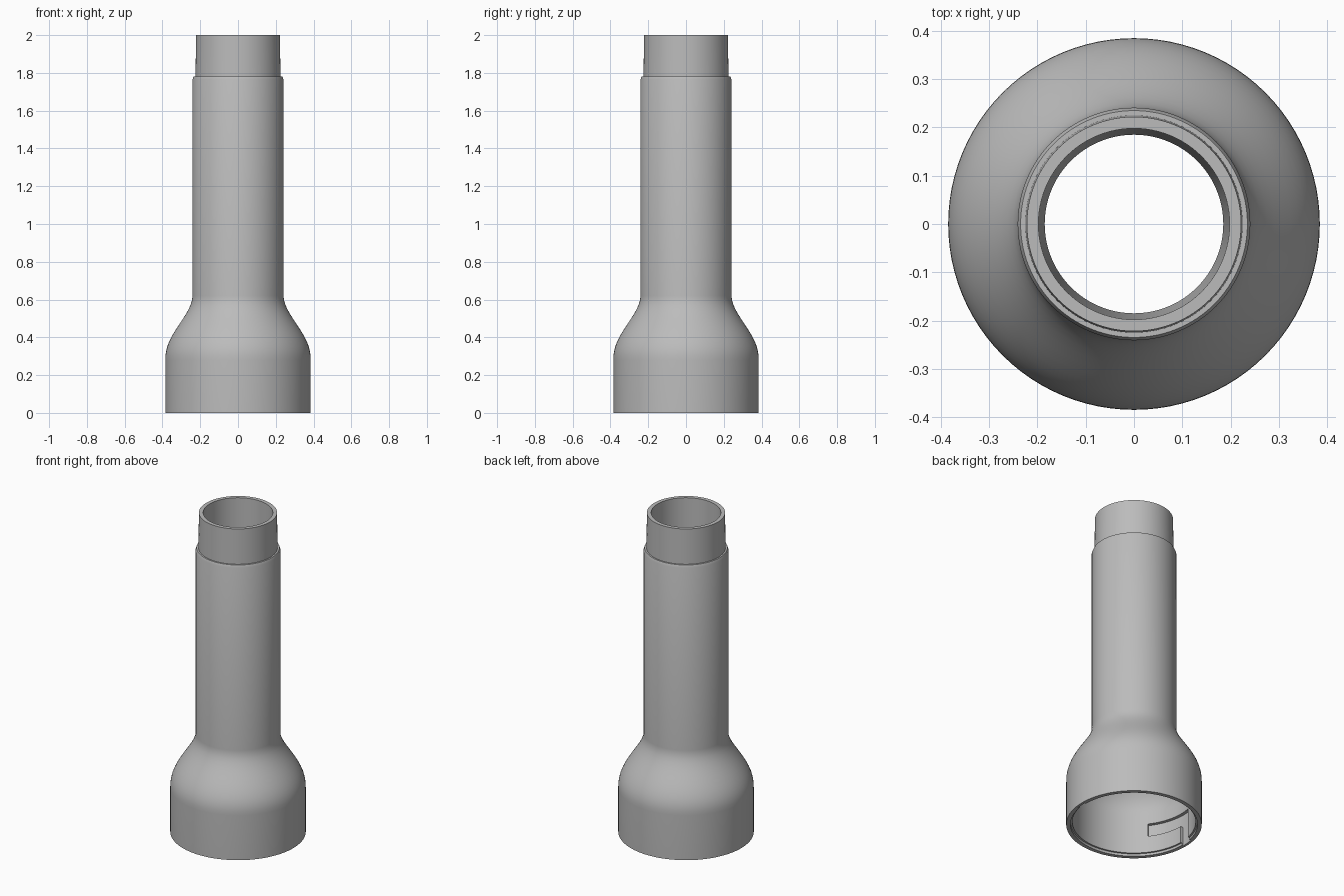
import bpy, bmesh, math

if "Cube" in bpy.data.objects:
    bpy.data.objects.remove(bpy.data.objects["Cube"], do_unlink=True)

SEGMENTS = 96


def make_object(name, bm):
    bmesh.ops.recalc_face_normals(bm, faces=bm.faces)
    mesh = bpy.data.meshes.new(name)
    bm.to_mesh(mesh)
    bm.free()
    obj = bpy.data.objects.new(name, mesh)
    bpy.context.collection.objects.link(obj)
    return obj


def lathe(name, profile):
    """Spin a closed radius/height profile about the z axis."""
    bm = bmesh.new()
    rings = []
    for i in range(SEGMENTS):
        a = math.tau * i / SEGMENTS
        rings.append([bm.verts.new((r * math.cos(a), r * math.sin(a), z)) for r, z in profile])
    n = len(profile)
    for i in range(SEGMENTS):
        a, b = rings[i], rings[(i + 1) % SEGMENTS]
        for j in range(n):
            k = (j + 1) % n
            bm.faces.new((a[j], b[j], b[k], a[k]))
    return make_object(name, bm)


def flare(r0, r1, z0, z1, steps=14):
    """S-shaped transition between two radii, a little fuller at the bottom."""
    points = []
    for i in range(steps + 1):
        t = i / steps
        s = t ** 1.15
        points.append((r0 + (r1 - r0) * s * s * (3 - 2 * s), z0 + (z1 - z0) * t))
    return points


def groove_cutter(name, turn):
    """L-shaped bayonet channel: an entry slot, then a sideways run at its top."""
    bm = bmesh.new()
    heights = [-0.05, 0.12, 0.2]
    inner, outer = 0.32, 0.37
    angles = [math.radians(-11 + 4 * i) + turn for i in range(13)]
    grid = [[bm.verts.new((inner * math.cos(a), inner * math.sin(a), z)) for z in heights]
            for a in angles]
    for i in range(len(angles) - 1):
        for j in range(2):
            if j == 1 or i < 3:
                bm.faces.new((grid[i][j], grid[i + 1][j], grid[i + 1][j + 1], grid[i][j + 1]))
    loose = [v for v in bm.verts if not v.link_faces]
    bmesh.ops.delete(bm, geom=loose, context='VERTS')
    new = bmesh.ops.extrude_face_region(bm, geom=bm.faces[:], use_keep_orig=True)["geom"]
    for v in new:
        if isinstance(v, bmesh.types.BMVert):
            v.co.x *= outer / inner
            v.co.y *= outer / inner
    return make_object(name, bm)


# Material
grey = bpy.data.materials.new("plain grey")
grey.use_nodes = True
colour = (0.5, 0.5, 0.5, 1)
grey.diffuse_color = colour
grey.node_tree.nodes["Principled BSDF"].inputs["Base Color"].default_value = colour

# Hollow tube: socket base, flared shoulder, long pipe and narrower spigot
outside = [(0.385, 0)] + flare(0.385, 0.241, 0.28, 0.62)
outside += [(0.241, 1.765), (0.235, 1.78), (0.225, 1.78), (0.222, 2.0)]
inside = [(0.198, 2.0), (0.192, 1.3), (0.185, 0.62)]
inside += flare(0.35, 0.185, 0.27, 0.6)[::-1]
inside += [(0.35, 0.015), (0.361, 0.015), (0.361, 0)]
tube = lathe("hollow_tube", outside + inside)
tube.data.materials.append(grey)

# Locking grooves cut into the socket wall
bpy.context.view_layer.objects.active = tube
for turn in (0, math.pi):
    cutter = groove_cutter("groove_cutter", turn)
    cutter.hide_render = True
    mod = tube.modifiers.new("groove", 'BOOLEAN')
    mod.operation = 'DIFFERENCE'
    mod.solver = 'EXACT'
    mod.object = cutter
    bpy.ops.object.modifier_apply(modifier=mod.name)
    bpy.data.objects.remove(cutter, do_unlink=True)

# Smooth round surfaces with crisp rims
bpy.ops.object.select_all(action='DESELECT')
tube.select_set(True)
bpy.ops.object.shade_smooth_by_angle(angle=math.radians(30))
